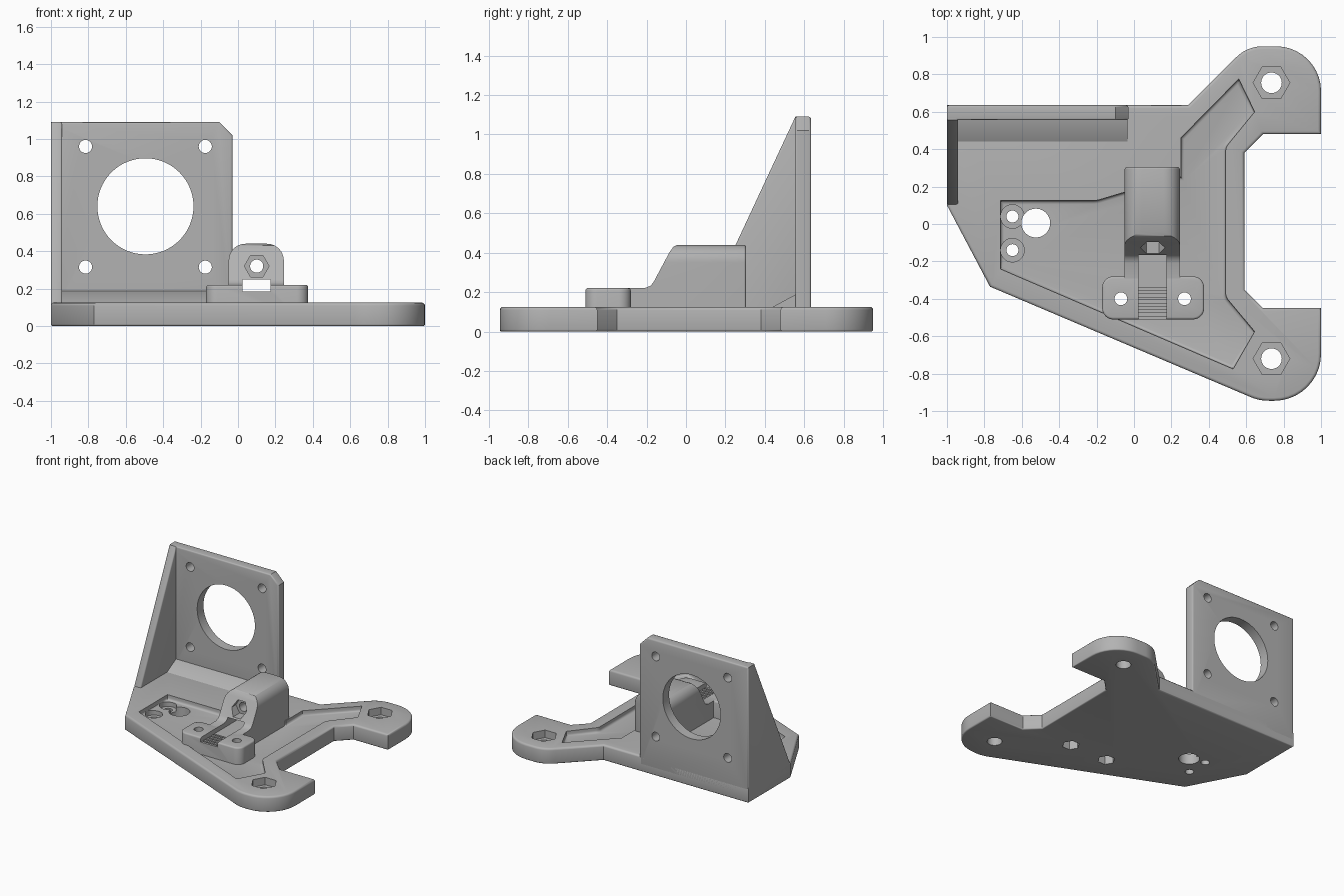
import bpy, bmesh
from math import cos, sin, pi, radians, tan
from mathutils import Vector

if "Cube" in bpy.data.objects:
    bpy.data.objects.remove(bpy.data.objects["Cube"])

grey = bpy.data.materials.new("plain grey")
grey.use_nodes = True
grey.diffuse_color = (0.45, 0.45, 0.45, 1)
grey.node_tree.nodes["Principled BSDF"].inputs["Base Color"].default_value = grey.diffuse_color


def rounded(points, steps=10):
    """Outline from (a, b) or (a, b, radius) corners, arcs inserted."""
    out = []
    for i, p in enumerate(points):
        c = Vector(p[:2])
        if len(p) == 2:
            out.append(c)
            continue
        u = (Vector(points[i - 1][:2]) - c).normalized()
        v = (Vector(points[(i + 1) % len(points)][:2]) - c).normalized()
        half = u.angle(v) / 2
        centre = c + (u + v).normalized() * p[2] / sin(half)
        start = c + u * p[2] / tan(half) - centre
        end = c + v * p[2] / tan(half) - centre
        sweep = start.angle_signed(end)
        for k in range(steps + 1):
            t = -sweep * k / steps
            out.append(centre + Vector((start.x * cos(t) - start.y * sin(t),
                                        start.x * sin(t) + start.y * cos(t))))
    return out


def ngon(a, b, r, n=40):
    return [(a + r * cos(2 * pi * k / n), b + r * sin(2 * pi * k / n)) for k in range(n)]


def rect(a0, a1, b0, b1):
    return [(a0, b0), (a1, b0), (a1, b1), (a0, b1)]


def prism(name, outline, lo, hi, axis="z", bevel_lo=0, bevel_hi=0):
    """Extrude an outline along an axis, rounding the rims of its end caps."""
    place = {"z": lambda a, b, h: (a, b, h),
             "y": lambda a, b, h: (a, h, b),
             "x": lambda a, b, h: (h, a, b)}[axis]
    bm = bmesh.new()
    low = [bm.verts.new(place(p[0], p[1], lo)) for p in outline]
    high = [bm.verts.new(place(p[0], p[1], hi)) for p in outline]
    bm.faces.new(low)
    bm.faces.new(high)
    n = len(low)
    for i in range(n):
        j = (i + 1) % n
        bm.faces.new((low[i], low[j], high[j], high[i]))
    bmesh.ops.recalc_face_normals(bm, faces=bm.faces)
    k = "xyz".index(axis)
    for level, size in ((lo, bevel_lo), (hi, bevel_hi)):
        if size:
            rim = [e for e in bm.edges if all(abs(v.co[k] - level) < 1e-5 for v in e.verts)]
            bmesh.ops.bevel(bm, geom=rim, offset=size, segments=3, profile=0.5, affect="EDGES")
    mesh = bpy.data.meshes.new(name)
    bm.to_mesh(mesh)
    bm.free()
    mesh.materials.append(grey)
    obj = bpy.data.objects.new(name, mesh)
    bpy.context.collection.objects.link(obj)
    return obj


cutters = []


def cutter(*args, **kw):
    obj = prism("cutter", *args, **kw)
    obj.hide_render = True
    cutters.append(obj)
    return obj


def carve(obj, tools):
    bpy.context.view_layer.objects.active = obj
    for tool in tools:
        mod = obj.modifiers.new("cut", "BOOLEAN")
        mod.operation, mod.solver, mod.object = "DIFFERENCE", "EXACT", tool
        bpy.ops.object.modifier_apply(modifier=mod.name)


# Base plate with two rounded lugs
base = prism("base_plate", rounded([
    (-1, 0.635), (0.29, 0.635), (0.605, 0.95, 0.2), (1, 0.95, 0.24), (1, 0.48),
    (0.69, 0.48), (0.59, 0.38), (0.59, -0.35), (0.69, -0.45), (1, -0.45),
    (1, -0.945, 0.25), (0.67, -0.945, 0.25), (-0.77, -0.335), (-1, 0.1)]),
    0, 0.125, bevel_lo=0.01, bevel_hi=0.016)

# Shallow pocket in the top of the plate
pocket = cutter(rounded([
    (-0.715, 0.125), (-0.2, 0.125, 0.15), (-0.05, 0.17), (0.1, 0.17), (0.1, 0.25),
    (0.25, 0.25), (0.25, 0.46), (0.56, 0.775), (0.645, 0.6), (0.49, 0.41, 0.06),
    (0.49, -0.39, 0.06), (0.645, -0.575), (0.53, -0.775), (-0.715, -0.24)]),
    0.085, 0.2, bevel_lo=0.018)

# Screw holes, nut traps and counterbores in the plate
plate_cuts = [pocket, cutter(ngon(-0.525, 0.005, 0.077), -0.1, 0.3)]
for y in (0.755, -0.72):
    plate_cuts += [cutter(ngon(0.735, y, 0.055), -0.1, 0.3),
                   cutter(ngon(0.735, y, 0.098, 6), 0.065, 0.3)]
for y in (0.04, -0.14):
    plate_cuts += [cutter(ngon(-0.65, y, 0.032), -0.1, 0.3),
                   cutter(ngon(-0.65, y, 0.063), 0.05, 0.3)]
pad_cuts = []
for x in (-0.07, 0.27):
    pad_cuts += [cutter(ngon(x, -0.4, 0.034), -0.1, 0.4),
                 cutter(ngon(x, -0.4, 0.065, 6), -0.1, 0.07)]
carve(base, plate_cuts + pad_cuts)

# Upright motor wall with a clipped corner
wall = prism("motor_wall", [(-1, 0.05), (-0.03, 0.05), (-0.03, 1.02), (-0.1, 1.09), (-1, 1.09)],
             0.555, 0.635, "y", 0.01, 0.012)
wall_cuts = [cutter(ngon(-0.495, 0.64, 0.257, 64), 0.4, 0.8, "y")]
wall_cuts += [cutter(ngon(x, z, 0.035), 0.4, 0.8, "y")
              for x in (-0.815, -0.175) for z in (0.315, 0.96)]
carve(wall, wall_cuts)

# Side gusset and the sloped foot of the wall
gusset = prism("side_gusset", [(0.105, 0.05), (0.105, 0.125), (0.555, 1.09), (0.62, 1.09), (0.62, 0.05)],
               -1, -0.94, "x", 0.008, 0.01)
foot = prism("wall_foot", [(0.44, 0.11), (0.44, 0.125), (0.56, 0.19), (0.6, 0.19), (0.6, 0.11)],
             -0.97, -0.035, "x")

# Belt clamp pad with an open slot and toothed floor
pad = prism("clamp_pad", rounded([(-0.17, -0.51, 0.06), (0.375, -0.51, 0.06),
                                  (0.375, -0.28, 0.06), (-0.17, -0.28, 0.06)]),
            0.05, 0.22, bevel_hi=0.012)
slot = cutter(rect(0.025, 0.175, 0.184, 0.25), -0.7, 0.5, "y")
teeth = [cutter(rect(0.025, 0.175, -0.355 - 0.034 * i, -0.339 - 0.034 * i), 0.168, 0.2)
         for i in range(5)]
carve(pad, pad_cuts + [slot] + teeth)

# Tensioner block: rounded top, sloped front, screw bore and nut trap
block = prism("tensioner_block", rounded([(-0.05, 0.05), (0.245, 0.05),
                                          (0.245, 0.44, 0.09), (-0.05, 0.44, 0.09)]),
              -0.32, 0.305, "y", 0, 0.012)
slope = cutter([(-0.5, 0.22), (-0.21, 0.22), (-0.18, 0.232), (-0.165, 0.25), (-0.085, 0.4),
                (-0.064, 0.43), (-0.04, 0.441), (-0.04, 0.6), (-0.5, 0.6)], -0.2, 0.4, "x")
bore = cutter(ngon(0.1, 0.32, 0.035), -0.7, 0.5, "y")
nut = cutter(ngon(0.1, 0.32, 0.066, 6), -0.7, -0.075, "y")
carve(block, [slope, slot, bore, nut])

for tool in cutters:
    bpy.data.objects.remove(tool)

# Smooth curved faces, keep edges sharp
bpy.ops.object.select_all(action="DESELECT")
for obj in (base, wall, gusset, foot, pad, block):
    obj.select_set(True)
bpy.context.view_layer.objects.active = base
bpy.ops.object.shade_smooth_by_angle(angle=radians(35))
